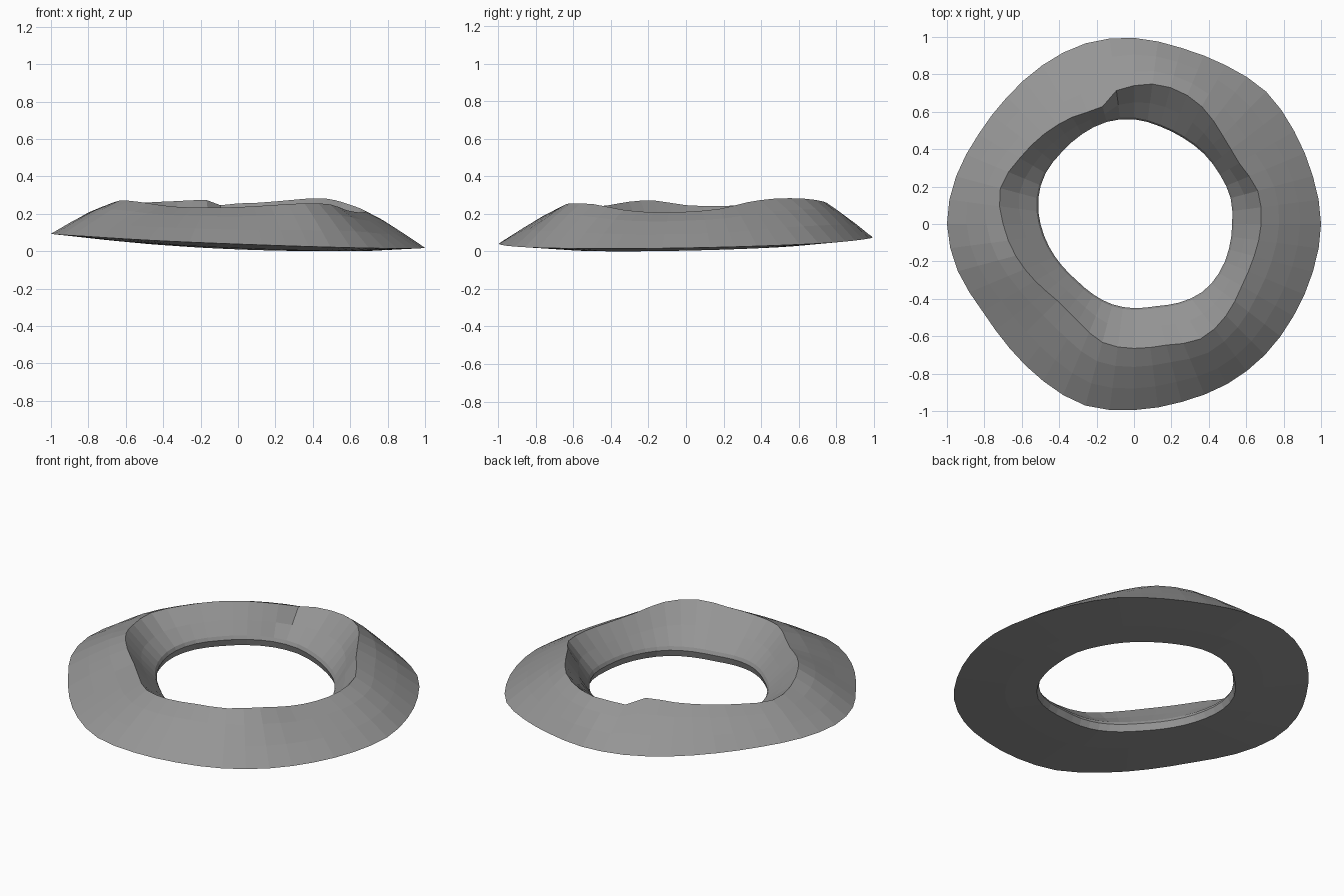
import bpy, bmesh
from math import cos, sin, radians

if "Cube" in bpy.data.objects:
    bpy.data.objects.remove(bpy.data.objects["Cube"])

# Radii and crest height every 15 degrees, counter-clockwise from +x
OUTER = [1.0, .99, .99, 1.0, .98, .975, .995, 1.0, .98, .96, .96, .985,
         1.0, .975, .935, .94, .97, 1.005, .995, .985, .99, .99, .985, .99]
CREST = [.68, .685, .65, .67, .725, .755, .74, .65, .66, .68, .705, .74,
         .70, .655, .61, .58, .60, .655, .665, .67, .71, .695, .665, .665]
HOLE = [.525, .535, .53, .53, .53, .54, .56, .565, .555, .545, .545, .53,
        .50, .47, .445, .43, .435, .445, .45, .455, .485, .515, .525, .525]
CREST_Z = [.215, .23, .265, .285, .285, .27, .26, .278, .272, .265, .255, .245,
           .25, .275, .268, .25, .24, .238, .24, .25, .26, .255, .225, .212]


def refine(vals):
    """Double a closed list with Catmull-Rom midpoints."""
    n, out = len(vals), []
    for i in range(n):
        a, b, c, d = (vals[(i + k) % n] for k in (-1, 0, 1, 2))
        out += [b, (9 * (b + c) - a - d) / 16]
    return out


outer, crest, hole, crest_z = map(refine, (OUTER, CREST, HOLE, CREST_Z))
crest[13], crest_z[13] = .72, .25          # small notch in the back of the crest
N = len(outer)


def lerp(a, b, t):
    return a + (b - a) * t


# Cross-section at each angle, closed around the ring
def section(i):
    a = radians(360 * i / N)
    c, s = cos(a), sin(a)
    ro, rc, rh, zc = outer[i], crest[i], hole[i], crest_z[i]
    zo = .06 - .0375 * c + .0175 * s
    zh = .028 - .018 * c + .014 * s
    zm = .036 - .028 * c + .015 * s
    lip = zh + .06
    prof = [(ro, zo),
            (lerp(ro, rc, .35), lerp(zo, zc, .35) + .008),
            (lerp(ro, rc, .7), lerp(zo, zc, .7) + .01),
            (rc, zc),
            (lerp(rc, rh, .5), lerp(zc, lip, .5) - .008),
            (rh + .01, lip),
            (rh, zh + .04),
            (rh + .012, zh),
            (lerp(rh, ro, .4), zm)]
    return [(r * c, r * s, z) for r, z in prof]


# Crater ring
bm = bmesh.new()
rings = [[bm.verts.new(p) for p in section(i)] for i in range(N)]
for i in range(N):
    p, q = rings[i], rings[(i + 1) % N]
    for j in range(len(p)):
        k = (j + 1) % len(p)
        bm.faces.new((p[j], q[j], q[k], p[k]))
bmesh.ops.recalc_face_normals(bm, faces=bm.faces)
low = min(v.co.z for v in bm.verts)
bmesh.ops.translate(bm, verts=bm.verts, vec=(0, 0, -low))

mesh = bpy.data.meshes.new("crater_ring")
bm.to_mesh(mesh)
bm.free()

# Dark grey stone
stone = bpy.data.materials.new("dark_stone")
stone.diffuse_color = (.3, .3, .3, 1)
stone.use_nodes = True
stone.node_tree.nodes["Principled BSDF"].inputs["Base Color"].default_value = stone.diffuse_color
mesh.materials.append(stone)
bpy.context.collection.objects.link(bpy.data.objects.new("crater_ring", mesh))
